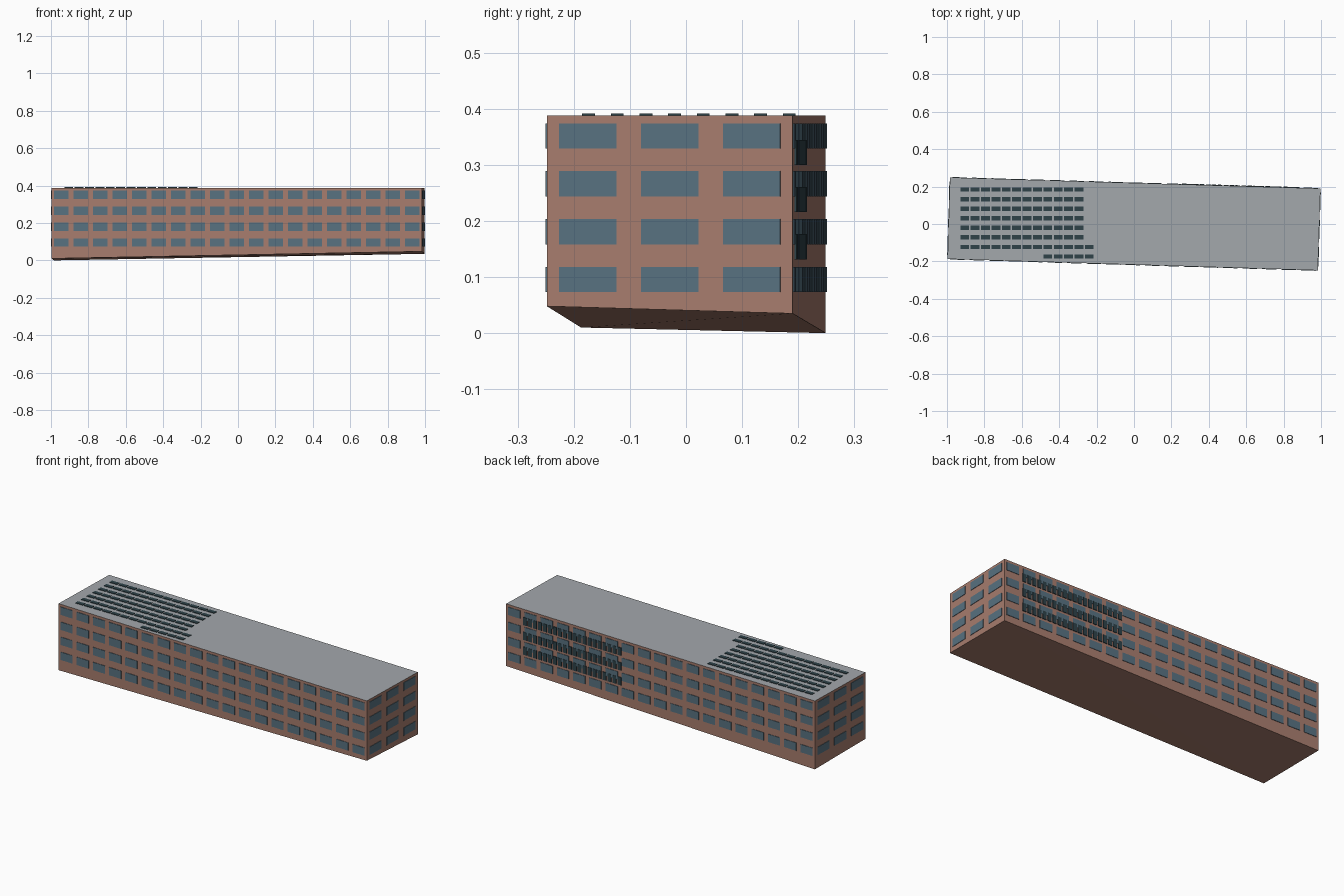
import bpy, bmesh, math
from mathutils import Vector, Matrix

if "Cube" in bpy.data.objects:
    bpy.data.objects.remove(bpy.data.objects["Cube"])

UP = Vector((0, 0, 1))
ROOF_Z = 0.388


def srgb(r, g, b):
    f = lambda c: c / 12.92 if c <= 0.04045 else ((c + 0.055) / 1.055) ** 2.4
    return (f(r / 255), f(g / 255), f(b / 255), 1)


def material(name, rgb):
    m = bpy.data.materials.new(name)
    m.diffuse_color = srgb(*rgb)
    m.use_nodes = True
    m.node_tree.nodes["Principled BSDF"].inputs["Base Color"].default_value = m.diffuse_color
    return m


brick = material("brick", (168, 125, 110))
roof_grey = material("roof grey", (163, 168, 172))
glass = material("window blue", (88, 114, 129))
panel_dark = material("panel dark teal", (46, 66, 73))


def finish(bm, name, *mats):
    bmesh.ops.recalc_face_normals(bm, faces=bm.faces)
    me = bpy.data.meshes.new(name)
    bm.to_mesh(me)
    bm.free()
    for m in mats:
        me.materials.append(m)
    ob = bpy.data.objects.new(name, me)
    bpy.context.collection.objects.link(ob)
    return ob


def plate(bm, centre, u, v, n, w, h, t):
    """Thin box lying on a surface point, raised t along the normal n."""
    c = centre + n * (t / 2 - 0.0005)
    m = Matrix((u * w, v * h, n * (t + 0.001))).transposed().to_4x4()
    m.translation = c
    bmesh.ops.create_cube(bm, size=1, matrix=m)


# Building block: slightly turned, with its foot following sloping ground
corners = [Vector(p) for p in ((-0.997, -0.187, 0.010), (0.983, -0.248, 0.048),
                               (0.997, 0.190, 0.035), (-0.984, 0.249, 0.0))]
bm = bmesh.new()
low = [bm.verts.new(p) for p in corners]
top = [bm.verts.new((p.x, p.y, ROOF_Z)) for p in corners]
bm.faces.new((low[0], low[1], low[2]))
bm.faces.new((low[0], low[2], low[3]))
bm.faces.new(top).material_index = 1
for i in range(4):
    j = (i + 1) % 4
    bm.faces.new((low[i], low[j], top[j], top[i]))
finish(bm, "building_block", brick, roof_grey)

# Window grid on all four walls
walls = (("front", 19), ("right", 3), ("back", 19), ("left", 3))
for i, (side, cols) in enumerate(walls):
    a, b = corners[i].copy(), corners[(i + 1) % 4].copy()
    a.z = b.z = 0
    u = (b - a).normalized()
    n = u.cross(UP)
    pitch = (b - a).length / cols
    width = 0.077 if cols == 19 else 0.102
    bm = bmesh.new()
    for c in range(cols):
        for r in range(4):
            p = a + u * pitch * (c + 0.5) + UP * (0.0955 + 0.0853 * r)
            plate(bm, p, u, UP, n, width, 0.045, 0.0025)
    finish(bm, side + "_windows", glass)

    # Upright solar panels between the floors of the back wall
    if side == "back":
        bm = bmesh.new()
        for z in (0.154, 0.238, 0.322):
            for k in range(20):
                p = a + u * (0.108 + 0.0318 * (k + 0.5)) + UP * z
                plate(bm, p, u, UP, n, 0.023, 0.045, 0.004)
        finish(bm, "wall_solar_panels", panel_dark)

# Rows of solar panels on the roof: (first column, end column)
rows = [(0, 12)] * 6 + [(0, 13), (8, 13)]
bm = bmesh.new()
for r, (start, end) in enumerate(rows):
    for k in range(start, end):
        p = Vector((-0.905 + 0.0555 * k, 0.184 - 0.0511 * r, ROOF_Z))
        plate(bm, p, Vector((1, 0, 0)), Vector((0, 1, 0)), UP, 0.047, 0.023, 0.003)
finish(bm, "roof_solar_panels", panel_dark)
